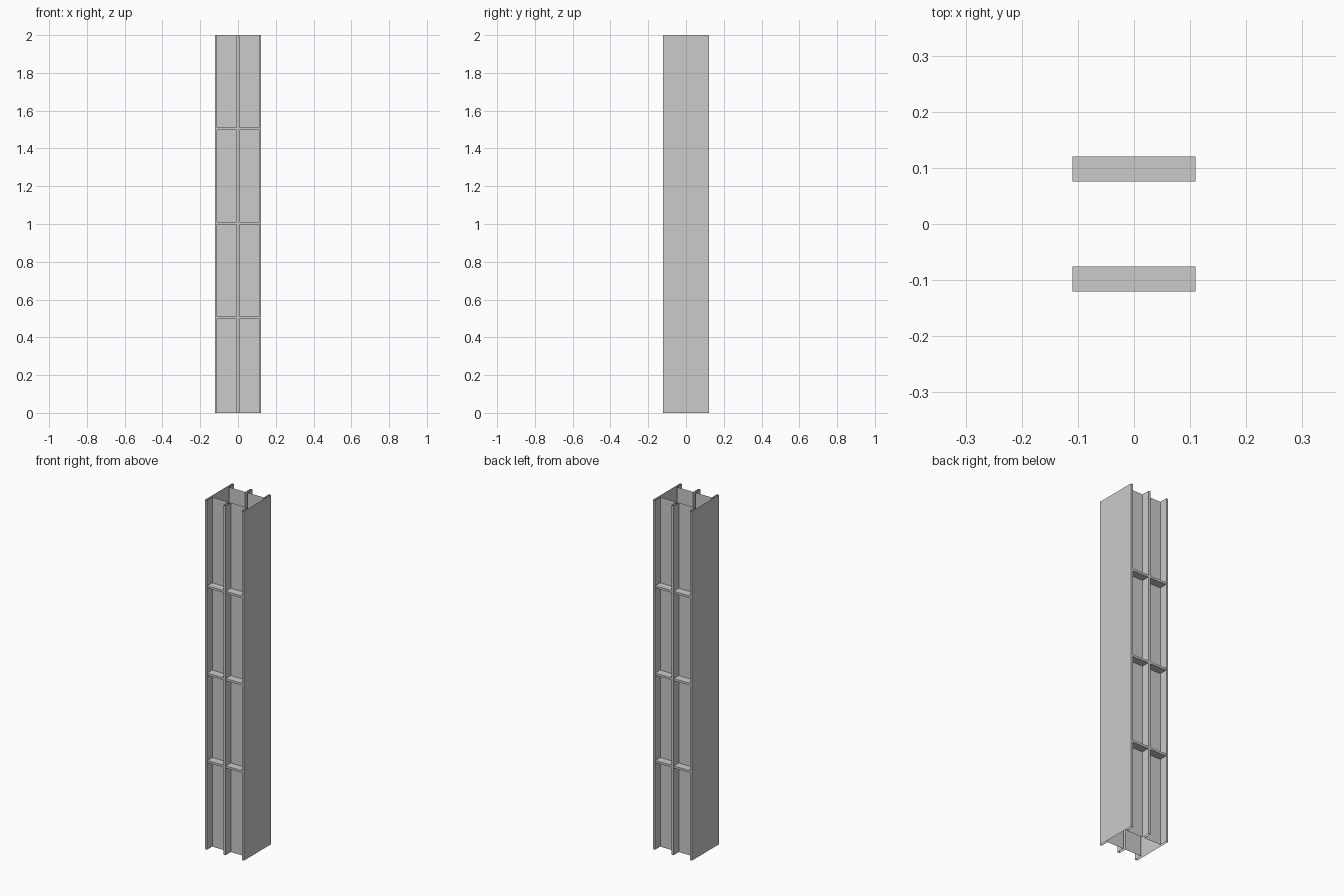
import bpy

if "Cube" in bpy.data.objects:
    bpy.data.objects.remove(bpy.data.objects["Cube"])

H = 2.0          # column height
FX = 0.123       # outer face of side flanges
FI = 0.11        # inner face of side flanges
FY = 0.1225      # front/back edge of flanges and fin
WY = 0.0755      # web plane
NX = 0.007       # half thickness of centre fin
RY = 0.1205      # outer edge of cross ribs
RT = 0.0125      # rib thickness


def make_object(name, verts, faces):
    mesh = bpy.data.meshes.new(name)
    mesh.from_pydata(verts, [], faces)
    mesh.update()
    obj = bpy.data.objects.new(name, mesh)
    bpy.context.collection.objects.link(obj)
    return obj


# Column shell: open-ended extrusion of a counter-clockwise outline
front = [(-FX, -FY), (-FI, -FY), (-FI, -WY), (-NX, -WY), (-NX, -FY),
         (NX, -FY), (NX, -WY), (FI, -WY), (FI, -FY), (FX, -FY)]
outline = front + [(-x, -y) for x, y in front]
n = len(outline)
verts = [(x, y, z) for z in (0, H) for x, y in outline]
faces = [(i, (i + 1) % n, n + (i + 1) % n, n + i) for i in range(n)]
make_object("column_shell", verts, faces)


# Cross ribs between the flanges, front and back
def rib(name, side, z):
    y0, y1 = sorted((side * WY, side * RY))
    z0, z1 = z - RT / 2, z + RT / 2
    v = [(x, y, h) for h in (z0, z1)
         for x, y in ((-FI, y0), (FI, y0), (FI, y1), (-FI, y1))]
    outer = (0, 1, 5, 4) if side < 0 else (2, 3, 7, 6)
    make_object(name, v, [(3, 2, 1, 0), (4, 5, 6, 7), outer])


for label, side in (("front", -1), ("back", 1)):
    for i in range(1, 4):
        rib(f"{label}_rib_{i}", side, 0.5 * i + 0.004)
